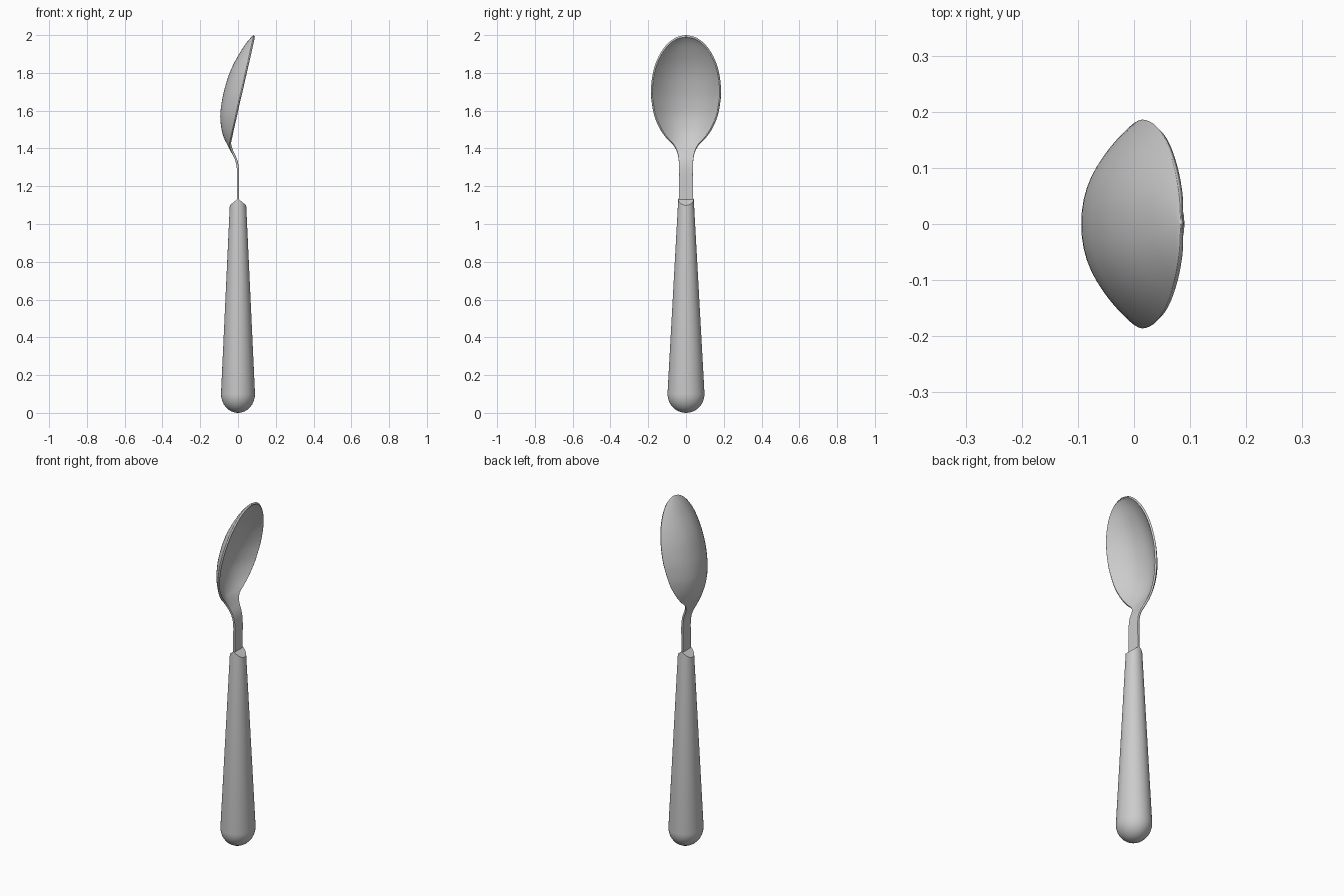
import bpy, bmesh, math
from mathutils import Vector

if "Cube" in bpy.data.objects:
    bpy.data.objects.remove(bpy.data.objects["Cube"], do_unlink=True)

grey = bpy.data.materials.new("plain_grey")
grey.use_nodes = True
colour = (0.6, 0.6, 0.6, 1)
grey.diffuse_color = colour
grey.node_tree.nodes["Principled BSDF"].inputs["Base Color"].default_value = colour


def make_object(name, bm):
    bmesh.ops.recalc_face_normals(bm, faces=bm.faces)
    mesh = bpy.data.meshes.new(name)
    bm.to_mesh(mesh)
    bm.free()
    mesh.materials.append(grey)
    ob = bpy.data.objects.new(name, mesh)
    bpy.context.collection.objects.link(ob)
    return ob


def smooth(ob):
    bpy.ops.object.select_all(action="DESELECT")
    ob.select_set(True)
    bpy.context.view_layer.objects.active = ob
    bpy.ops.object.shade_smooth_by_angle(angle=math.radians(35))


def spline(points, steps):
    """Smooth curve through stations of any dimension."""
    pts = [Vector(p) for p in points]
    pts = [pts[0]] + pts + [pts[-1]]
    out = []
    for a, b, c, d in zip(pts, pts[1:], pts[2:], pts[3:]):
        for i in range(steps):
            t = i / steps
            out.append(b + (c - a) * (t / 2) + (a * 2 - b * 5 + c * 4 - d) * (t * t / 2)
                       + (b * 3 - a - c * 3 + d) * (t ** 3 / 2))
    return out + [pts[-1]]


def bridge(bm, rows, closed):
    for low, high in zip(rows, rows[1:]):
        n = len(low)
        for i in range(n if closed else n - 1):
            j = (i + 1) % n
            bm.faces.new((low[i], low[j], high[j], high[i]))


# Handle: tapered oval grip with a round end
SIDES = 40
rings = []
for k in range(9):
    a = math.pi / 2 * k / 8
    rings.append((0.1 - 0.1 * math.cos(a), max(0.09 * math.sin(a), 1e-5),
                  max(0.098 * math.sin(a), 1e-5)))
rings.append((1.15, 0.041, 0.04))
bm = bmesh.new()
rows = [[bm.verts.new((rx * math.cos(2 * math.pi * i / SIDES),
                       ry * math.sin(2 * math.pi * i / SIDES), z)) for i in range(SIDES)]
        for z, rx, ry in rings]
bridge(bm, rows, True)
bm.faces.new(rows[-1])
bmesh.ops.remove_doubles(bm, verts=bm.verts, dist=0.0002)

# Wedge-shaped top of the handle
for side in (-1, 1):
    cut = bmesh.ops.bisect_plane(bm, geom=bm.verts[:] + bm.edges[:] + bm.faces[:],
                                 plane_co=(0, 0, 1.135), plane_no=(side * 0.035, 0, 0.042),
                                 clear_outer=True)
    edges = [e for e in cut["geom_cut"] if isinstance(e, bmesh.types.BMEdge)]
    bmesh.ops.holes_fill(bm, edges=edges, sides=0)
smooth(make_object("handle", bm))

# Bowl and neck: one sheet, stations give height, rim x, centre x, half width
stations = [
    (1.10, -0.006, -0.006, 0.036), (1.20, -0.006, -0.006, 0.036),
    (1.29, -0.006, -0.006, 0.036), (1.34, -0.016, -0.016, 0.039),
    (1.38, -0.034, -0.036, 0.047), (1.42, -0.046, -0.056, 0.069),
    (1.45, -0.040, -0.072, 0.100), (1.50, -0.029, -0.087, 0.136),
    (1.57, -0.013, -0.094, 0.167), (1.64, 0.002, -0.087, 0.181),
    (1.70, 0.016, -0.075, 0.186), (1.78, 0.034, -0.052, 0.179),
    (1.85, 0.050, -0.022, 0.161), (1.91, 0.063, 0.012, 0.132),
    (1.96, 0.074, 0.045, 0.092), (1.99, 0.081, 0.071, 0.047),
    (2.00, 0.083, 0.083, 0.0005),
]
COLUMNS = 24
bm = bmesh.new()
rows = []
for z, rim, centre, width in spline(stations, 3):
    row = []
    for i in range(COLUMNS + 1):
        t = math.sin(math.pi * (i / COLUMNS - 0.5))
        x = rim + (centre - rim) * (1 - abs(t) ** 2.2)
        row.append(bm.verts.new((x, width * t, z)))
    rows.append(row)
bridge(bm, rows, False)
bmesh.ops.remove_doubles(bm, verts=bm.verts, dist=0.0002)
bowl = make_object("bowl_and_neck", bm)

# Thicken the sheet towards the hollow side
up = sum(p.normal.x for p in bowl.data.polygons) > 0
shell = bowl.modifiers.new("thickness", "SOLIDIFY")
shell.thickness = 0.011
shell.offset = 1 if up else -1
smooth(bowl)
